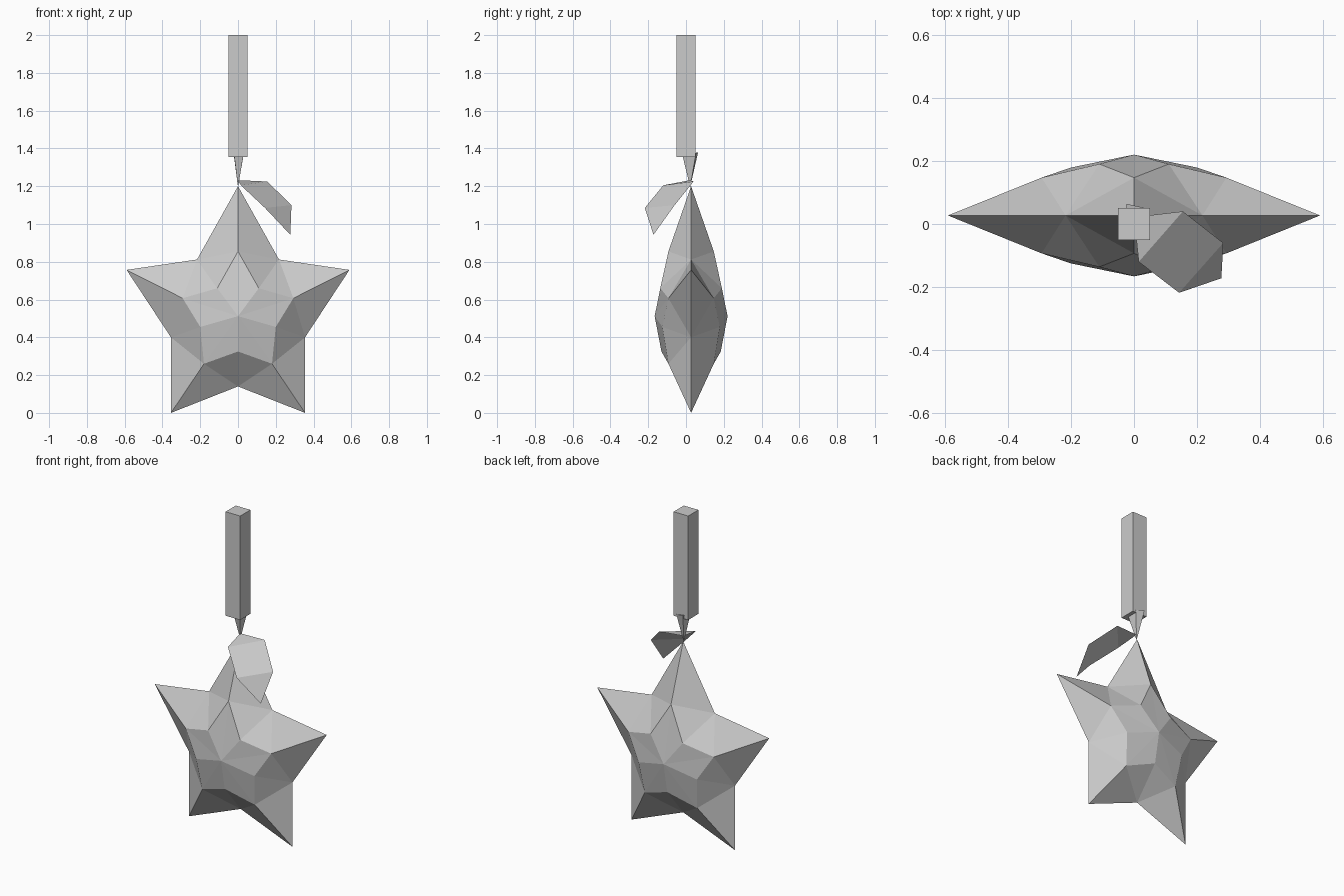
import bpy, bmesh

if "Cube" in bpy.data.objects:
    bpy.data.objects.remove(bpy.data.objects["Cube"])

grey = bpy.data.materials.new("light_grey")
grey.diffuse_color = (0.6, 0.6, 0.6, 1)
grey.use_nodes = True
grey.node_tree.nodes["Principled BSDF"].inputs["Base Color"].default_value = grey.diffuse_color


def make(name, verts, faces, recalc=True):
    """Flat-shaded grey object from a few points."""
    bm = bmesh.new()
    vs = [bm.verts.new(v) for v in verts]
    for f in faces:
        bm.faces.new([vs[i] for i in f])
    if recalc:
        bmesh.ops.recalc_face_normals(bm, faces=bm.faces[:])
    me = bpy.data.meshes.new(name)
    bm.to_mesh(me)
    bm.free()
    me.materials.append(grey)
    ob = bpy.data.objects.new(name, me)
    bpy.context.collection.objects.link(ob)
    return ob


def loop5(top, upper, lower):
    """Five points, clockwise from the top, from the right half (x, z, depth)."""
    flip = lambda p: (-p[0], *p[1:])
    return [top, upper, lower, flip(lower), flip(upper)]


def notch5(upper, lower, bottom):
    """Five in-between points, clockwise, starting right of the top tip."""
    flip = lambda p: (-p[0], *p[1:])
    return [upper, lower, bottom, flip(lower), flip(upper)]


# Star: tips and notches on the middle plane, ridges and valleys on both sides
MID = 0.027
tips = loop5((0, 1.20, 0), (0.59, 0.757, 0), (0.355, 0.0, 0))
notches = notch5((0.217, 0.812, 0), (0.355, 0.40, 0), (0, 0.14, 0))
ridges = loop5((0, 0.855, 0.12), (0.293, 0.607, 0.12), (0.18, 0.26, 0.12))
valleys = notch5((0.11, 0.66, 0.163), (0.2, 0.455, 0.152), (0, 0.325, 0.157))
centre = (0, 0.512, 0.193)
verts, faces = [], []
for x, z, d in tips + notches:
    verts.append((x, MID, z))
for side in (-1, 1):
    base = len(verts)
    for x, z, d in ridges + valleys + [centre]:
        verts.append((x, MID + side * d, z))
    for k in range(5):
        j = (k + 1) % 5
        T, T2, N = k, j, 5 + k
        R, R2, V, C = base + k, base + j, base + 5 + k, base + 10
        faces += [(T, N, R), (N, T2, R2), (R, N, V), (V, N, R2),
                  (R, V, C), (V, R2, C)]
make("star_fruit", verts, faces)

# Leaf: thin folded hexagon
make("leaf",
     [(0.0, 0.022, 1.232), (0.155, 0.04, 1.225), (0.283, -0.06, 1.10),
      (0.277, -0.172, 0.943), (0.143, -0.218, 1.085), (0.015, -0.12, 1.205)],
     [(0, 5, 1), (5, 4, 2, 1), (4, 3, 2)], recalc=False)

# Stem: small spike widening upwards
make("stem",
     [(0, 0.022, 1.195), (-0.024, 0.064, 1.38), (0.03, 0.052, 1.37),
      (0.028, -0.018, 1.36), (-0.02, -0.015, 1.36)],
     [(0, 1, 2), (0, 2, 3), (0, 3, 4), (0, 4, 1), (1, 2, 3, 4)])

# Hanging post: square bar
h, lo, hi = 0.05, 1.355, 2.0
corners = [(-h, -h), (h, -h), (h, h), (-h, h)]
make("post",
     [(x, y, z) for z in (lo, hi) for x, y in corners],
     [(0, 1, 2, 3), (4, 5, 6, 7)]
     + [(k, (k + 1) % 4, (k + 1) % 4 + 4, k + 4) for k in range(4)])
